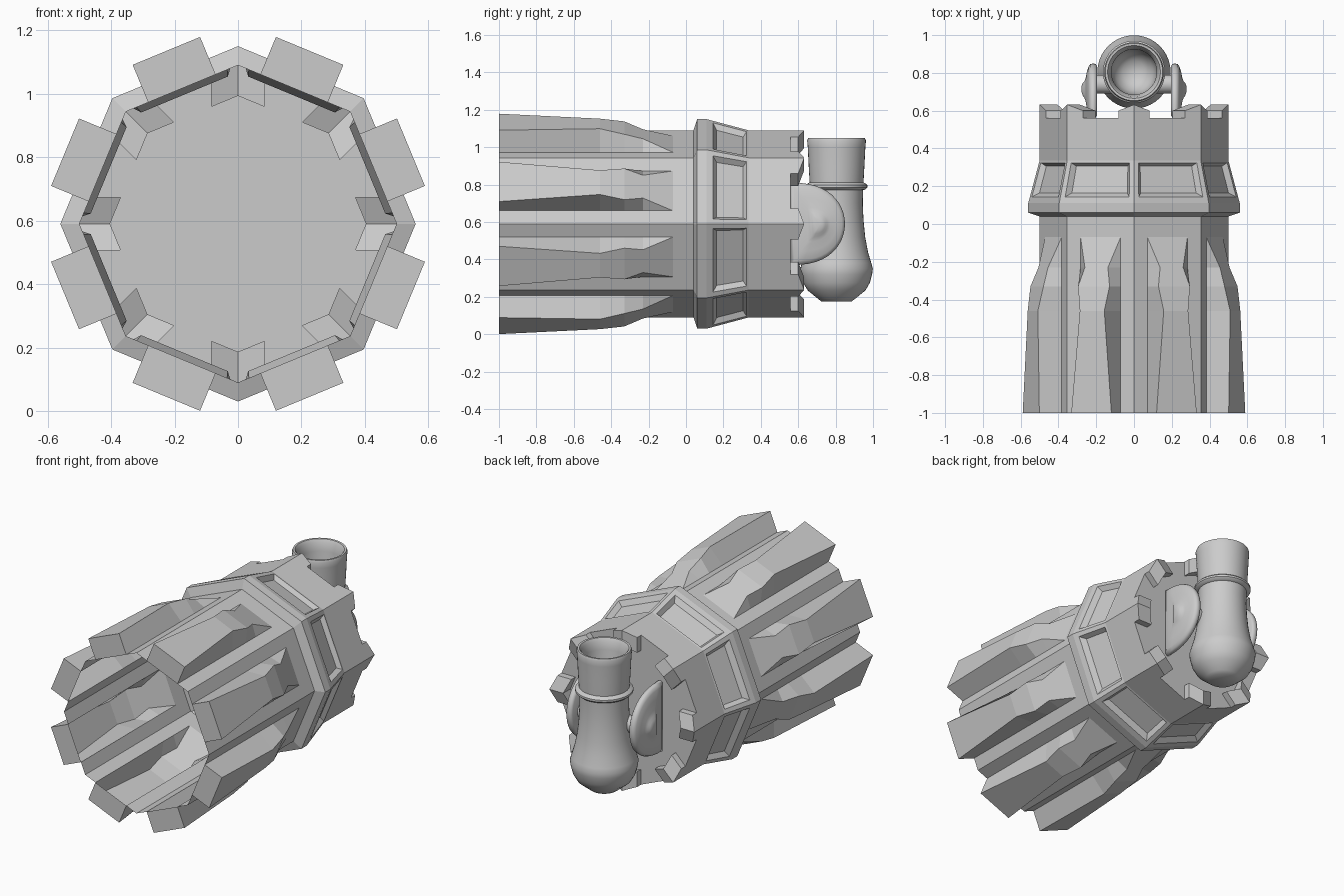
import bpy, bmesh
from math import sin, cos, pi, radians

if "Cube" in bpy.data.objects:
    bpy.data.objects.remove(bpy.data.objects["Cube"])

CZ = 0.59                       # height of the tower axis
S, C = sin(pi / 8), cos(pi / 8)  # octagon half edge and apothem per unit radius


def finish(bm, name, smooth=None):
    bmesh.ops.remove_doubles(bm, verts=bm.verts, dist=1e-4)
    bmesh.ops.recalc_face_normals(bm, faces=bm.faces)
    me = bpy.data.meshes.new(name)
    bm.to_mesh(me)
    bm.free()
    ob = bpy.data.objects.new(name, me)
    bpy.context.collection.objects.link(ob)
    if smooth:
        bpy.ops.object.select_all(action='DESELECT')
        ob.select_set(True)
        bpy.context.view_layer.objects.active = ob
        bpy.ops.object.shade_smooth_by_angle(angle=radians(smooth))
    return ob


def tower_side(quad):
    """One of eight sides; points are (tangent, outward, along y)."""
    def ring(y, r):
        return [(-r * S, r * C, y), (r * S, r * C, y)]

    def band(a, b):
        quad(a[0], a[1], b[1], b[0])

    # lower wall: strips beside the buttress, then full-width bands up the belt
    W, h, n, y0, y1 = 0.115, 0.5 * S, 0.5 * C, -1, -0.07
    for s in (-1, 1):
        quad((s * W, n, y0), (s * h, n, y0), (s * h, n, y1), (s * W, n, y1))
    quad((-h, n, y1), (-W, n, y1), (-W, n, 0.04), (-h, n, 0.04))
    quad((-W, n, y1), (W, n, y1), (W, n, 0.04), (-W, n, 0.04))
    quad((W, n, y1), (h, n, y1), (h, n, 0.04), (W, n, 0.04))
    band(ring(0.04, 0.5), ring(0.06, 0.56))
    band(ring(0.06, 0.56), ring(0.11, 0.56))

    # hollow buttress: (y, outward distance, half width)
    secs = [(-1, 0.59, W), (-0.46, 0.58, 0.07), (-0.33, 0.556, 0.09),
            (-0.23, 0.52, 0.066), (-0.07, n, W)]
    for (ya, na, wa), (yb, nb, wb) in zip(secs, secs[1:]):
        quad((-wa, na, ya), (wa, na, ya), (wb, nb, yb), (-wb, nb, yb))
        for s in (-1, 1):
            quad((s * wa, na, ya), (s * W, n, ya), (s * W, n, yb), (s * wb, nb, yb))
    quad((-W, n, -1), (W, n, -1), (W, 0.59, -1), (-W, 0.59, -1))

    # sloped belt face with a recessed panel
    def slope(u, v, d=0):
        r = 0.56 - 0.06 * v
        return (u * r * S, r * C - d, 0.11 + 0.225 * v)

    def rect(u, va, vb, d=0):
        return [slope(-u, va, d), slope(u, va, d), slope(u, vb, d), slope(-u, vb, d)]
    loops = [rect(1, 0, 1), rect(0.87, 0.15, 0.95), rect(0.76, 0.24, 0.87, 0.028)]
    for A, B in zip(loops, loops[1:]):
        for i in range(4):
            j = (i + 1) % 4
            quad(A[i], A[j], B[j], B[i])
    quad(*loops[-1])

    # upper wall with corner merlons sloping down from each corner
    fy, ri = 0.56, 0.405
    band(ring(0.335, 0.5), ring(fy, 0.5))
    ho, no, hi, ni = 0.5 * S, 0.5 * C, ri * S, ri * C
    go, gi = ho - 0.09, hi - 0.09
    for s in (-1, 1):
        o1, o2 = (s * ho, no), (s * go, no)
        i1, i2 = (s * hi, ni), (s * gi, ni)
        quad(o1 + (fy,), o2 + (fy,), o2 + (0.6,), o1 + (0.632,))
        quad(i1 + (fy,), i2 + (fy,), i2 + (0.6,), i1 + (0.632,))
        quad(o1 + (0.632,), o2 + (0.6,), i2 + (0.6,), i1 + (0.632,))
        quad(o2 + (fy,), i2 + (fy,), i2 + (0.6,), o2 + (0.6,))
    quad((-go, no, fy), (go, no, fy), (gi, ni, fy), (-gi, ni, fy))


# tower shell: the side repeated eight times
bm = bmesh.new()
for k in range(8):
    a = pi / 8 + k * pi / 4

    def quad(*pts):
        bm.faces.new([bm.verts.new((n * cos(a) - t * sin(a), y, CZ + n * sin(a) + t * cos(a)))
                      for t, n, y in pts])
    tower_side(quad)
finish(bm, "tower_shell")

# platform behind the battlements
bm = bmesh.new()
bm.faces.new([bm.verts.new((0.405 * cos(k * pi / 4), 0.56, CZ + 0.405 * sin(k * pi / 4)))
              for k in reversed(range(8))])
me = finish(bm, "tower_platform")

# mortar barrel: lathed profile (radius, z), outside then bore
prof = [(0, 0.175), (0.08, 0.175), (0.1, 0.19), (0.155, 0.235), (0.178, 0.275),
        (0.19, 0.32), (0.194, 0.35), (0.186, 0.38), (0.168, 0.44), (0.153, 0.52),
        (0.144, 0.61), (0.14, 0.7), (0.142, 0.77), (0.155, 0.775), (0.165, 0.785),
        (0.165, 0.797), (0.155, 0.806), (0.144, 0.812), (0.149, 0.9), (0.154, 1.0),
        (0.157, 1.035), (0.152, 1.048), (0.14, 1.047), (0.13, 1.03), (0.12, 0.98),
        (0.118, 0.85), (0.1, 0.78), (0.06, 0.74), (0, 0.725)]
bm = bmesh.new()
vs = [bm.verts.new((r, 0.805, z)) for r, z in prof]
es = [bm.edges.new(p) for p in zip(vs, vs[1:])]
bmesh.ops.spin(bm, geom=vs + es, cent=(0, 0.805, 0), axis=(0, 0, 1), angle=2 * pi, steps=40)
finish(bm, "mortar_barrel", 40)

# side brackets: D-shaped plates domed up to a boss, mirrored in x
outline = [(0.56 + 0.29 * max(cos(a), 0) ** 0.8, 0.59 + 0.22 * sin(a))
           for a in [-pi / 2 + pi * i / 24 for i in range(25)]]
cy, cz = 0.715, 0.585
layers = [(0.195, 0), (0.195, 0.9), (0.203, 0.98), (0.218, 1), (0.232, 0.97), (0.24, 0.88),
          (0.25, 0.66), (0.256, 0.42), (0.263, 0.3), (0.272, 0.22), (0.277, 0.12), (0.279, 0)]
for side, name in ((-1, "bracket_left"), (1, "bracket_right")):
    bm = bmesh.new()
    rings = [[bm.verts.new((side * x, cy + (y - cy) * s, cz + (z - cz) * s)) for y, z in outline]
             for x, s in layers]
    for A, B in zip(rings, rings[1:]):
        for i in range(len(A)):
            j = (i + 1) % len(A)
            bm.faces.new((A[i], A[j], B[j], B[i]))
    finish(bm, name, 50)

# axle joining barrel and brackets
bpy.ops.mesh.primitive_cylinder_add(vertices=24, radius=0.05, depth=0.42,
                                    location=(0, 0.74, cz), rotation=(0, pi / 2, 0))
bpy.context.object.name = "mortar_axle"
bpy.ops.object.shade_smooth_by_angle(angle=radians(40))
